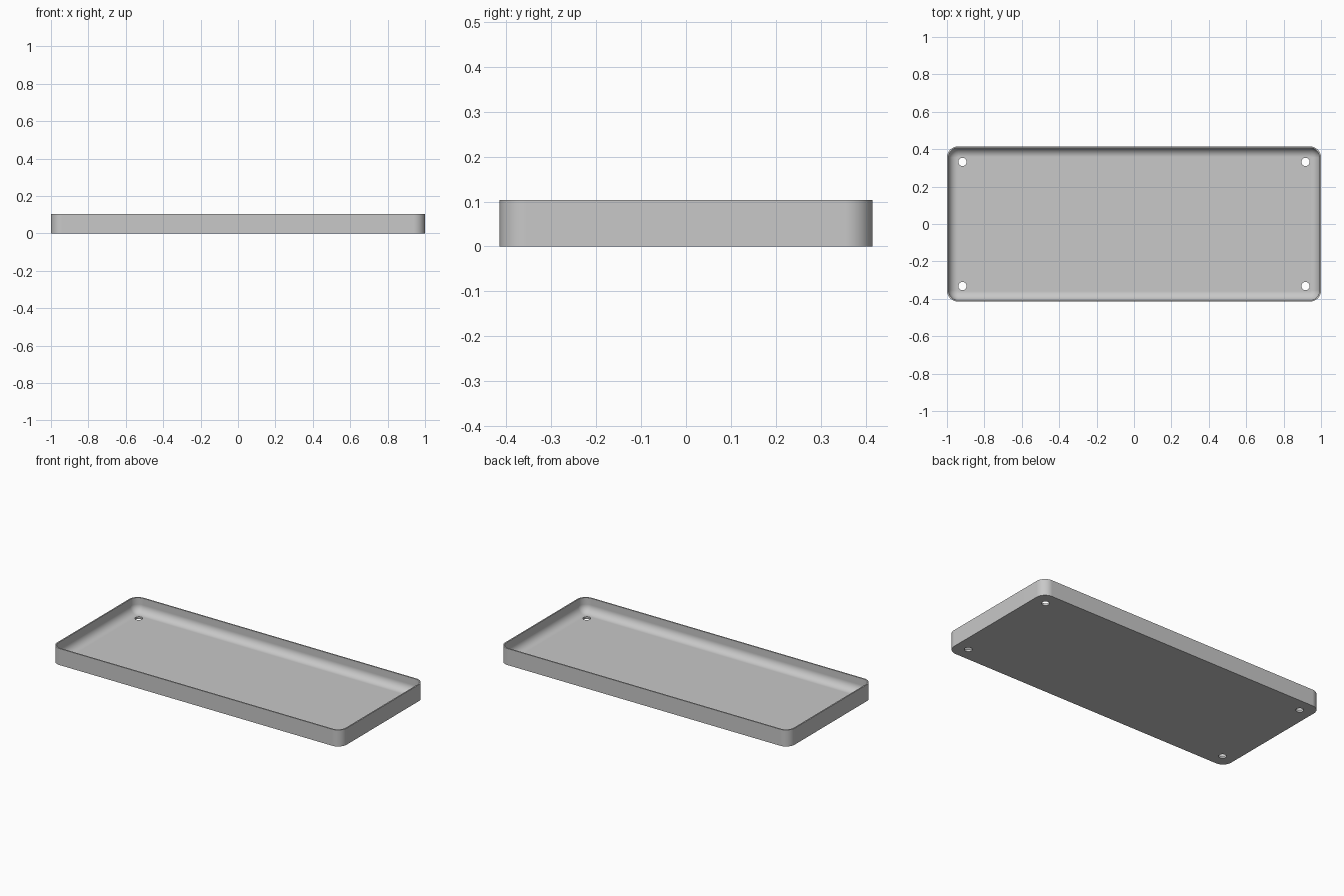
import bpy, bmesh, math

if "Cube" in bpy.data.objects:
    bpy.data.objects.remove(bpy.data.objects["Cube"], do_unlink=True)

HALF_X, HALF_Y, HEIGHT = 1.0, 0.415, 0.103
CORNER, WALL, FLOOR, FILLET = 0.06, 0.008, 0.013, 0.048
CORNER_STEPS, FILLET_STEPS = 12, 10

grey = bpy.data.materials.new("plain grey")
grey.use_nodes = True
colour = (0.58, 0.58, 0.58, 1)
grey.diffuse_color = colour
grey.node_tree.nodes["Principled BSDF"].inputs["Base Color"].default_value = colour


def rounded_ring(bm, inset, z):
    """Rounded rectangle loop, pulled in from the outer outline."""
    radius = CORNER - inset
    ring = []
    for corner, (sx, sy) in enumerate([(1, 1), (-1, 1), (-1, -1), (1, -1)]):
        for step in range(CORNER_STEPS + 1):
            a = math.pi / 2 * (corner + step / CORNER_STEPS)
            ring.append(bm.verts.new((sx * (HALF_X - CORNER) + radius * math.cos(a),
                                      sy * (HALF_Y - CORNER) + radius * math.sin(a), z)))
    return ring


# Section of the tray: outer wall, rim, inner wall, then the fillet to the floor
section = [(0, 0), (0, HEIGHT), (WALL, HEIGHT)]
for i in range(FILLET_STEPS + 1):
    a = math.pi / 2 * i / FILLET_STEPS
    section.append((WALL + FILLET * (1 - math.cos(a)),
                    FLOOR + FILLET * (1 - math.sin(a))))

bm = bmesh.new()
rings = [rounded_ring(bm, inset, z) for inset, z in section]
for low, high in zip(rings, rings[1:]):
    for i in range(len(low)):
        j = (i + 1) % len(low)
        bm.faces.new((low[i], low[j], high[j], high[i]))
bm.faces.new(rings[0][::-1])
bm.faces.new(rings[-1])
bmesh.ops.recalc_face_normals(bm, faces=bm.faces)
mesh = bpy.data.meshes.new("tray")
bm.to_mesh(mesh)
bm.free()
mesh.materials.append(grey)
tray = bpy.data.objects.new("tray", mesh)
bpy.context.collection.objects.link(tray)

# Four screw holes through the floor
bm = bmesh.new()
for sx in (-1, 1):
    for sy in (-1, 1):
        made = bmesh.ops.create_cone(bm, cap_ends=True, segments=32, radius1=0.022,
                                     radius2=0.022, depth=0.1)
        bmesh.ops.translate(bm, verts=made["verts"], vec=(sx * 0.917, sy * 0.332, 0))
mesh = bpy.data.meshes.new("hole_cutter")
bm.to_mesh(mesh)
bm.free()
mesh.materials.append(grey)
cutter = bpy.data.objects.new("hole_cutter", mesh)
bpy.context.collection.objects.link(cutter)
cutter.hide_render = True

cut = tray.modifiers.new("screw holes", "BOOLEAN")
cut.operation = "DIFFERENCE"
cut.solver = "EXACT"
cut.object = cutter
bpy.context.view_layer.objects.active = tray
tray.select_set(True)
bpy.ops.object.modifier_apply(modifier=cut.name)
bpy.data.objects.remove(cutter, do_unlink=True)

# Smooth corners and fillet, flat floor
bpy.ops.object.shade_smooth_by_angle(angle=math.radians(30))
flat = tray.modifiers.new("flat floor", "WEIGHTED_NORMAL")
flat.keep_sharp = True
